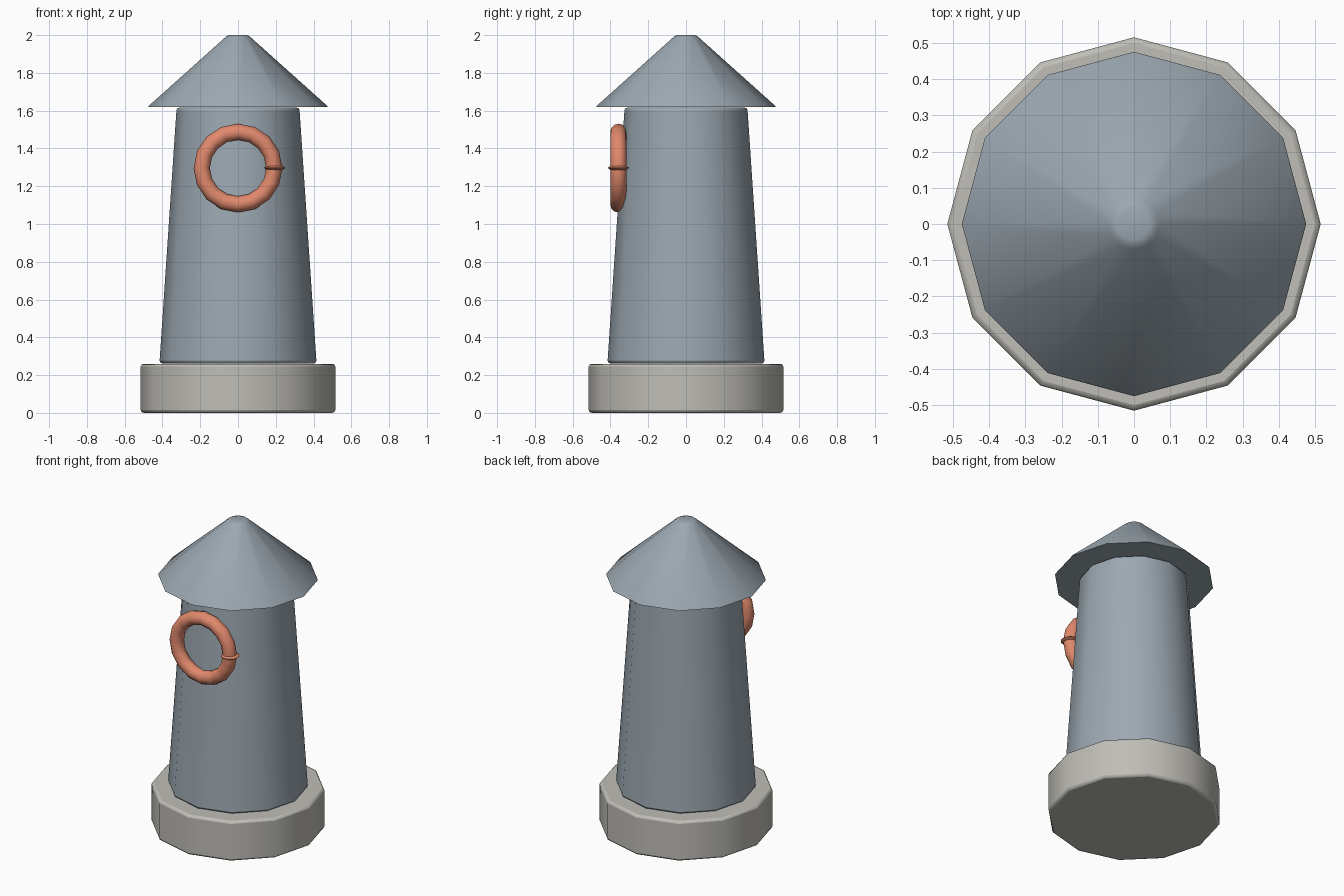
import bpy, math
from mathutils import Matrix

if "Cube" in bpy.data.objects:
    bpy.data.objects.remove(bpy.data.objects["Cube"])

def finish(ob, name, angle=40, mat=None):
    ob.name = name
    if mat:
        ob.data.materials.append(mat)
    bpy.ops.object.shade_smooth_by_angle(angle=math.radians(angle))
    return ob

def tapered(name, r1, r2, z0, z1, bevel=0.0):
    # twelve-sided tapered drum with softened rims
    bpy.ops.mesh.primitive_cone_add(vertices=12, radius1=r1, radius2=r2,
                                    depth=z1 - z0, location=(0, 0, (z0 + z1) / 2))
    ob = bpy.context.object
    if bevel:
        m = ob.modifiers.new("rim_bevel", 'BEVEL')
        m.width, m.segments = bevel, 2
        m.limit_method, m.angle_limit = 'ANGLE', math.radians(45)
    return finish(ob, name)

def lathe(name, profile, sides=12):
    # closed solid from (radius, z) rings
    verts = [(r * math.cos(2 * math.pi * i / sides), r * math.sin(2 * math.pi * i / sides), z)
             for r, z in profile for i in range(sides)]
    faces = [[k * sides + i, k * sides + (i + 1) % sides,
              (k + 1) * sides + (i + 1) % sides, (k + 1) * sides + i]
             for k in range(len(profile) - 1) for i in range(sides)]
    faces.append(list(range(sides))[::-1])
    faces.append([(len(profile) - 1) * sides + i for i in range(sides)])
    me = bpy.data.meshes.new(name)
    me.from_pydata(verts, [], faces)
    ob = bpy.data.objects.new(name, me)
    bpy.context.collection.objects.link(ob)
    bpy.ops.object.select_all(action='DESELECT')
    ob.select_set(True)
    bpy.context.view_layer.objects.active = ob
    return ob

def material(name, color):
    m = bpy.data.materials.new(name)
    m.diffuse_color = color
    m.use_nodes = True
    m.node_tree.nodes["Principled BSDF"].inputs["Base Color"].default_value = m.diffuse_color
    return m

stone = material("stone", (0.52, 0.51, 0.47, 1))
slate = material("slate", (0.33, 0.39, 0.44, 1))
orange = material("orange", (0.75, 0.25, 0.15, 1))

# Base, tower and roof
tapered("base", 0.515, 0.515, 0, 0.26, 0.015).data.materials.append(stone)
tapered("tower", 0.416, 0.325, 0.262, 1.617, 0.015).data.materials.append(slate)
roof = lathe("roof", [(0.475, 1.62), (0.472, 1.626), (0.07, 1.986), (0.06, 1.995), (0.045, 2.0)])
finish(roof, "roof", 50, slate)

# Life ring on the front, with its thin flared seam
cy, cz, R = -0.358, 1.296, 0.192
bpy.ops.mesh.primitive_torus_add(major_segments=16, minor_segments=12, major_radius=R,
                                 minor_radius=0.043, location=(0, cy, cz),
                                 rotation=(math.pi / 2, 0, 0))
finish(bpy.context.object, "life_ring", 40, orange)
seam = lathe("ring_seam", [(0.043, -0.01), (0.056, -0.001), (0.056, 0.001), (0.043, 0.01)])
seam.data.transform(Matrix.Translation((R + 0.002, cy, cz + 0.001)))
finish(seam, "ring_seam", 40, orange)
